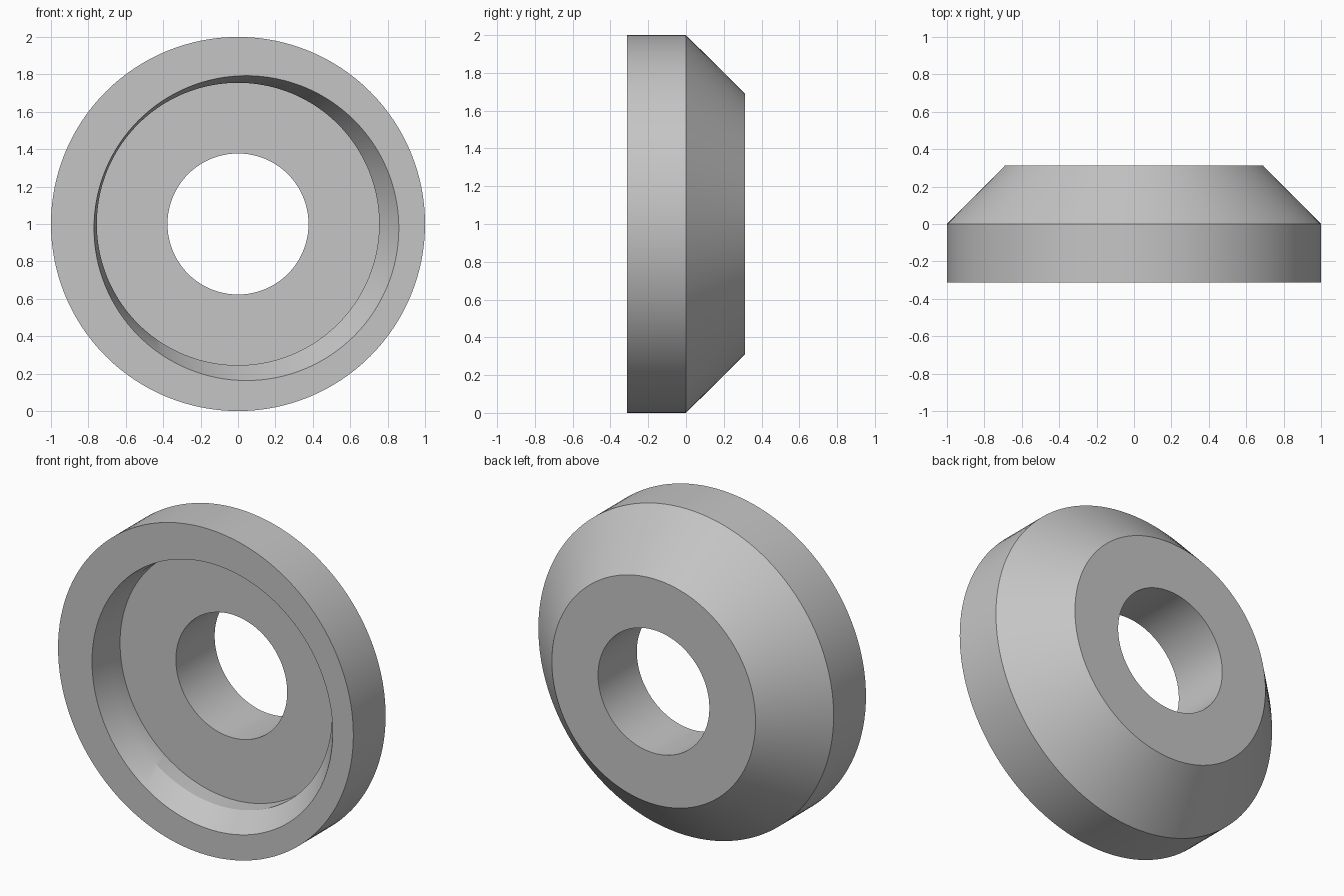
import bpy, bmesh, math

cube = bpy.data.objects.get("Cube")
if cube:
    bpy.data.objects.remove(cube)

SEGMENTS = 128

# One plain grey for the whole part
grey = bpy.data.materials.new("plain grey")
grey.use_nodes = True
colour = (0.56, 0.56, 0.56, 1)
grey.diffuse_color = colour
grey.node_tree.nodes["Principled BSDF"].inputs["Base Color"].default_value = colour

# Rings of the closed cross-section: radius, y, centre x, centre z
rings = [
    (1.0, -0.3125, 0, 1),            # front outer edge
    (1.0, 0, 0, 1),                  # start of the rear taper
    (0.69, 0.3125, 0, 1),            # rear face edge
    (0.377, 0.3125, 0, 1),           # bore, rear
    (0.377, -0.0625, 0, 1),          # bore, recess floor
    (0.755, -0.0625, 0, 1),          # recess floor edge
    (0.755, -0.17, 0, 1),            # recess lip
    (0.815, -0.3125, 0.045, 0.978),  # off-centre recess opening
]

bm = bmesh.new()


def add_ring(radius, y, cx, cz):
    angles = [2 * math.pi * i / SEGMENTS for i in range(SEGMENTS)]
    return [bm.verts.new((cx + radius * math.cos(a), y, cz + radius * math.sin(a)))
            for a in angles]


loops = [add_ring(*ring) for ring in rings]
for a, b in zip(loops, loops[1:] + loops[:1]):
    for i in range(SEGMENTS):
        j = (i + 1) % SEGMENTS
        bm.faces.new((a[i], a[j], b[j], b[i]))
bmesh.ops.recalc_face_normals(bm, faces=bm.faces)

mesh = bpy.data.meshes.new("tapered_washer")
bm.to_mesh(mesh)
bm.free()
mesh.materials.append(grey)
washer = bpy.data.objects.new("tapered_washer", mesh)
bpy.context.collection.objects.link(washer)

# Smooth round walls, crisp rims
bpy.context.view_layer.objects.active = washer
washer.select_set(True)
bpy.ops.object.shade_smooth_by_angle(angle=math.radians(20))
